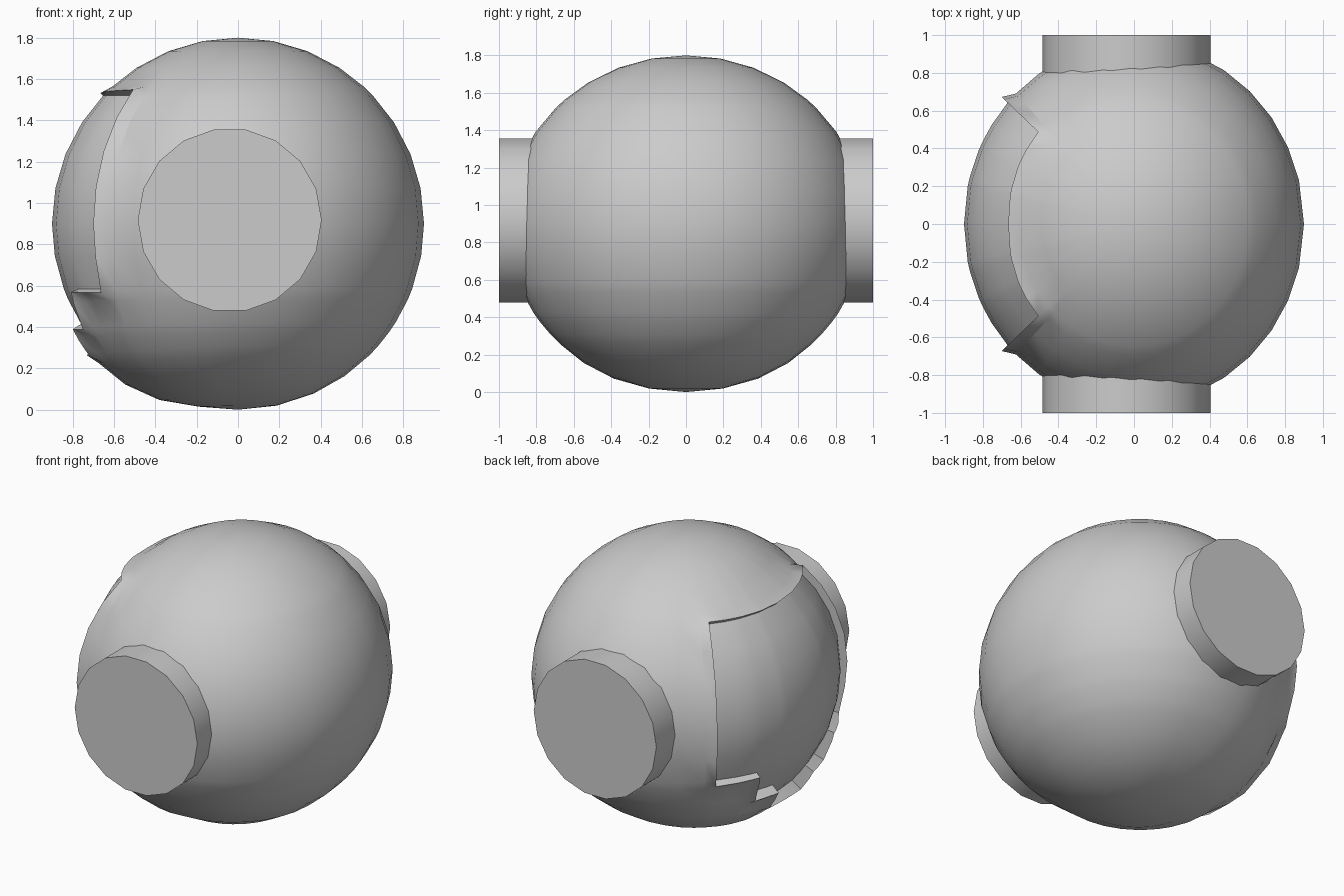
import bpy, bmesh
from math import sin, cos, pi, radians
from mathutils import Vector

if "Cube" in bpy.data.objects:
    bpy.data.objects.remove(bpy.data.objects["Cube"])

RX, RY, RZ, CZ = 0.9, 0.96, 0.9, 0.9

# Grid lines; longitude 0 points to -x, extra lines sit beside the opening edge
half = [0, 12, 15, 24, 27, 33, 42, 46] + list(range(56, 180, 11))
half = [a for a in half if a < 175]
lons = [-a for a in reversed(half[1:])] + half + [180]
lats = [-90, -78, -66, -55, -45, -41, -35.5, -32, -24, -20.5, -10, 0,
        11, 22, 33, 43.5, 47.5, 57, 68, 79, 90]
N = len(lons)


def is_open(i, j):
    """True for grid cells inside the stepped face opening."""
    a, b = lons[i % N], lons[(i + 1) % N]
    if b < a:
        return False
    mid, lat = abs(a + b) / 2, (lats[j] + lats[j + 1]) / 2
    if mid > 42 or lat > 43.5:
        return False
    return lat > (-20.5 if mid > 24 else -32 if mid > 12 else -41)


def point(lon, lat, scale):
    a, b = radians(lon), radians(lat)
    return Vector((-RX * cos(b) * cos(a), RY * cos(b) * sin(a),
                   RZ * sin(b))) * scale + Vector((0, 0, CZ))


def shell_scale(i, j):
    """Jaw bulge plus a raised lip along the opening."""
    lon, lat = lons[i % N], lats[j]
    s = 1.0
    if -80 < lat < -15:
        s += 0.06 * max(0, cos(radians(lon))) * sin((-lat - 15) / 65 * pi)
    cells = [is_open(ii, jj) for ii in (i - 1, i) for jj in (j - 1, j)
             if 0 <= jj < len(lats) - 1]
    if any(cells) and not all(cells):
        s += 0.02 + 0.027 * abs(lon) / 42
    return s


# Rounded body: outer shell, inset face patch and the step between them
bm = bmesh.new()
cache = {}


def vert(i, j, inner):
    key = (i % N, j, inner)
    if key not in cache:
        s = 1.0 if inner else shell_scale(i, j)
        cache[key] = bm.verts.new(point(lons[i % N], lats[j], s))
    return cache[key]


for i in range(N):
    for j in range(len(lats) - 1):
        o = is_open(i, j)
        bm.faces.new([vert(i, j, o), vert(i, j + 1, o),
                      vert(i + 1, j + 1, o), vert(i + 1, j, o)])
        if o != is_open(i + 1, j):
            p, q = (i + 1, j), (i + 1, j + 1)
            bm.faces.new([vert(*p, True), vert(*q, True), vert(*q, False), vert(*p, False)])
        if j + 2 < len(lats) and o != is_open(i, j + 1):
            p, q = (i, j + 1), (i + 1, j + 1)
            bm.faces.new([vert(*p, True), vert(*q, True), vert(*q, False), vert(*p, False)])
bmesh.ops.remove_doubles(bm, verts=bm.verts, dist=0.0005)
bmesh.ops.recalc_face_normals(bm, faces=bm.faces)
mesh = bpy.data.meshes.new("round_body")
bm.to_mesh(mesh)
bm.free()
body = bpy.data.objects.new("round_body", mesh)
bpy.context.collection.objects.link(body)

# Side discs: one short drum showing on both sides
bpy.ops.mesh.primitive_cylinder_add(vertices=18, radius=0.445, depth=2,
                                    location=(-0.04, 0, 0.917), rotation=(pi / 2, 0, pi))
drum = bpy.context.object
drum.name = "side_discs"
# put a corner on the x axis so that top and bottom are flat
for v in drum.data.vertices:
    x, y = v.co.x, v.co.y
    t = pi / 2
    v.co.x, v.co.y = x * cos(t) - y * sin(t), x * sin(t) + y * cos(t)

for ob in (body, drum):
    bpy.ops.object.select_all(action='DESELECT')
    ob.select_set(True)
    bpy.context.view_layer.objects.active = ob
    bpy.ops.object.shade_smooth_by_angle(angle=radians(30))
